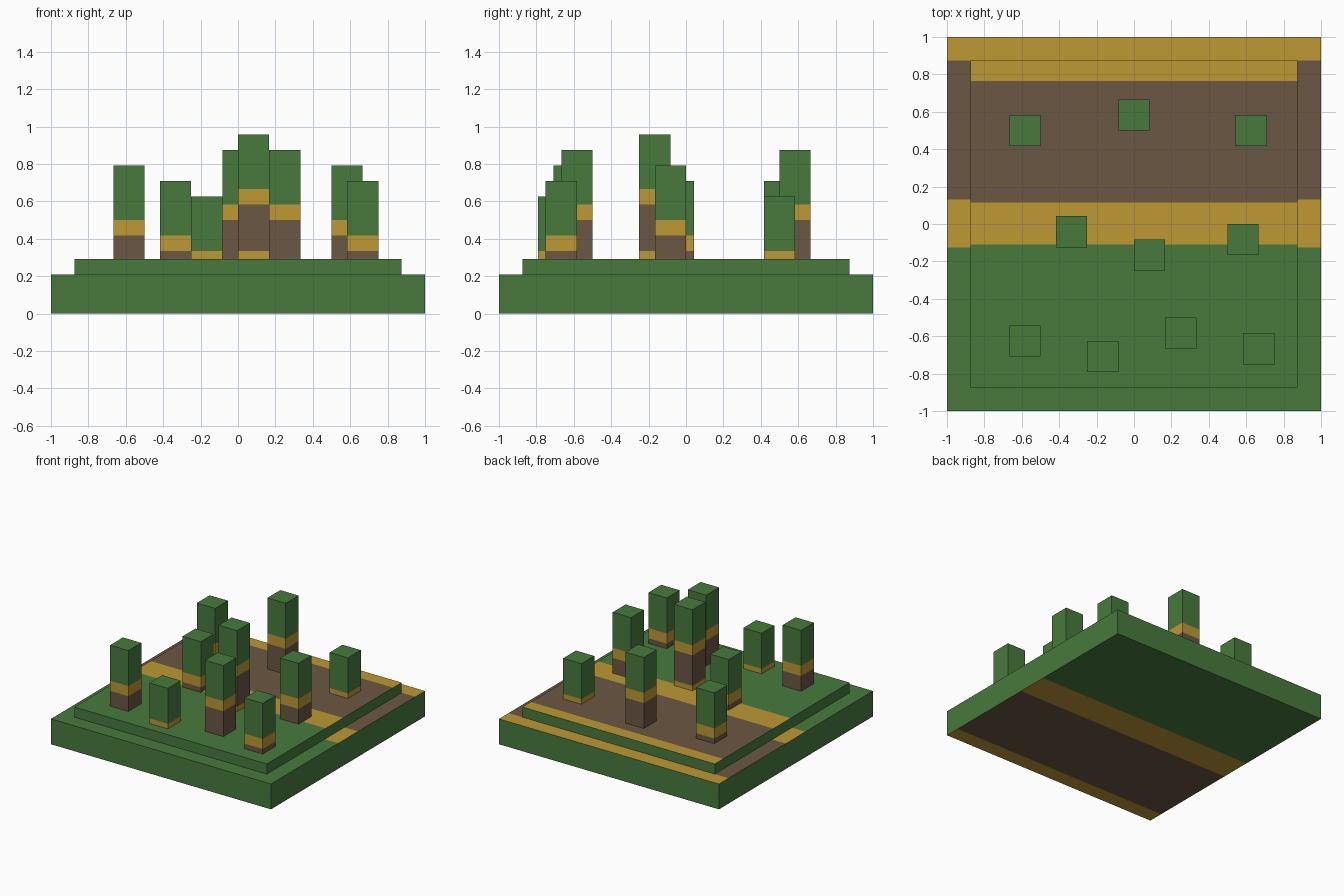
import bpy, bmesh
from mathutils import Vector

if "Cube" in bpy.data.objects:
    bpy.data.objects.remove(bpy.data.objects["Cube"])

U = 1 / 24  # modelling unit
GREEN, YELLOW, BROWN = 0, 1, 2


def linear(c):
    c /= 255
    return c / 12.92 if c <= 0.04045 else ((c + 0.055) / 1.055) ** 2.4


def material(name, rgb):
    m = bpy.data.materials.new(name)
    m.diffuse_color = (*[linear(c) for c in rgb], 1)
    m.use_nodes = True
    m.node_tree.nodes["Principled BSDF"].inputs["Base Color"].default_value = m.diffuse_color
    return m


MATERIALS = [material("leaf_green", (71, 122, 60)),
             material("ochre_yellow", (190, 153, 52)),
             material("earth_brown", (107, 87, 67))]


def banded_box(name, lo, hi, picks, paint):
    """Box from lo to hi; picks = (face test, axis, cuts); paint(face) -> colour."""
    lo, hi = Vector(lo), Vector(hi)
    bm = bmesh.new()
    bmesh.ops.create_cube(bm, size=1)
    for v in bm.verts:
        v.co = (lo + hi) / 2 + v.co * (hi - lo)
    bm.normal_update()
    for test, axis, cuts in picks:
        for cut in cuts:
            if not lo[axis] < cut < hi[axis]:
                continue
            faces = [f for f in bm.faces if test(f)]
            edges = {e for f in faces for e in f.edges}
            verts = {v for f in faces for v in f.verts}
            co, no = Vector(), Vector()
            co[axis], no[axis] = cut, 1
            bmesh.ops.bisect_plane(bm, geom=faces + list(edges) + list(verts),
                                   plane_co=co, plane_no=no, dist=1e-5)
            bm.normal_update()
    for f in bm.faces:
        f.material_index = paint(f)
    mesh = bpy.data.meshes.new(name)
    for m in MATERIALS:
        mesh.materials.append(m)
    bm.to_mesh(mesh)
    bm.free()
    bpy.context.collection.objects.link(bpy.data.objects.new(name, mesh))


def slab(name, half, z0, z1):
    """Slab with striped top, mirrored stripes underneath and green sides."""
    cuts = [half * k for k in (-0.125, 0.131, 0.875)]

    def paint(f):
        if abs(f.normal.z) < 0.5:
            return GREEN
        y = f.calc_center_median().y * (1 if f.normal.z > 0 else -1)
        return (GREEN, YELLOW, BROWN, YELLOW)[sum(y > c for c in cuts)]

    banded_box(name, (-half, -half, z0), (half, half, z1),
               [(lambda f: f.normal.z > 0.5, 1, cuts),
                (lambda f: f.normal.z < -0.5, 1, [-c for c in cuts])], paint)


def pillar(name, x, y, top):
    """Square pillar with bands measured down from its top."""
    cuts = [(top - d) * U for d in (15, 9, 7)]

    def paint(f):
        if abs(f.normal.z) > 0.5:
            return GREEN
        z = f.calc_center_median().z
        return (YELLOW, BROWN, YELLOW, GREEN)[sum(z > c for c in cuts)]

    banded_box(name, (x * U, y * U, 7 * U), ((x + 4) * U, (y + 4) * U, top * U),
               [(lambda f: abs(f.normal.z) < 0.5, 2, cuts)], paint)


# Stepped base
slab("base_slab", 24 * U, 0, 5 * U)
slab("upper_slab", 21 * U, 5 * U, 7 * U)

# Pillars: left x, front y, top height in units
PILLARS = [(-16, 10, 17), (-2, 12, 21), (13, 10, 15),
           (-10, -3, 17), (0, -6, 23), (12, -4, 19),
           (-16, -17, 19), (-6, -19, 15), (4, -16, 21), (14, -18, 17)]
for i, p in enumerate(PILLARS, 1):
    pillar(f"pillar_{i}", *p)
